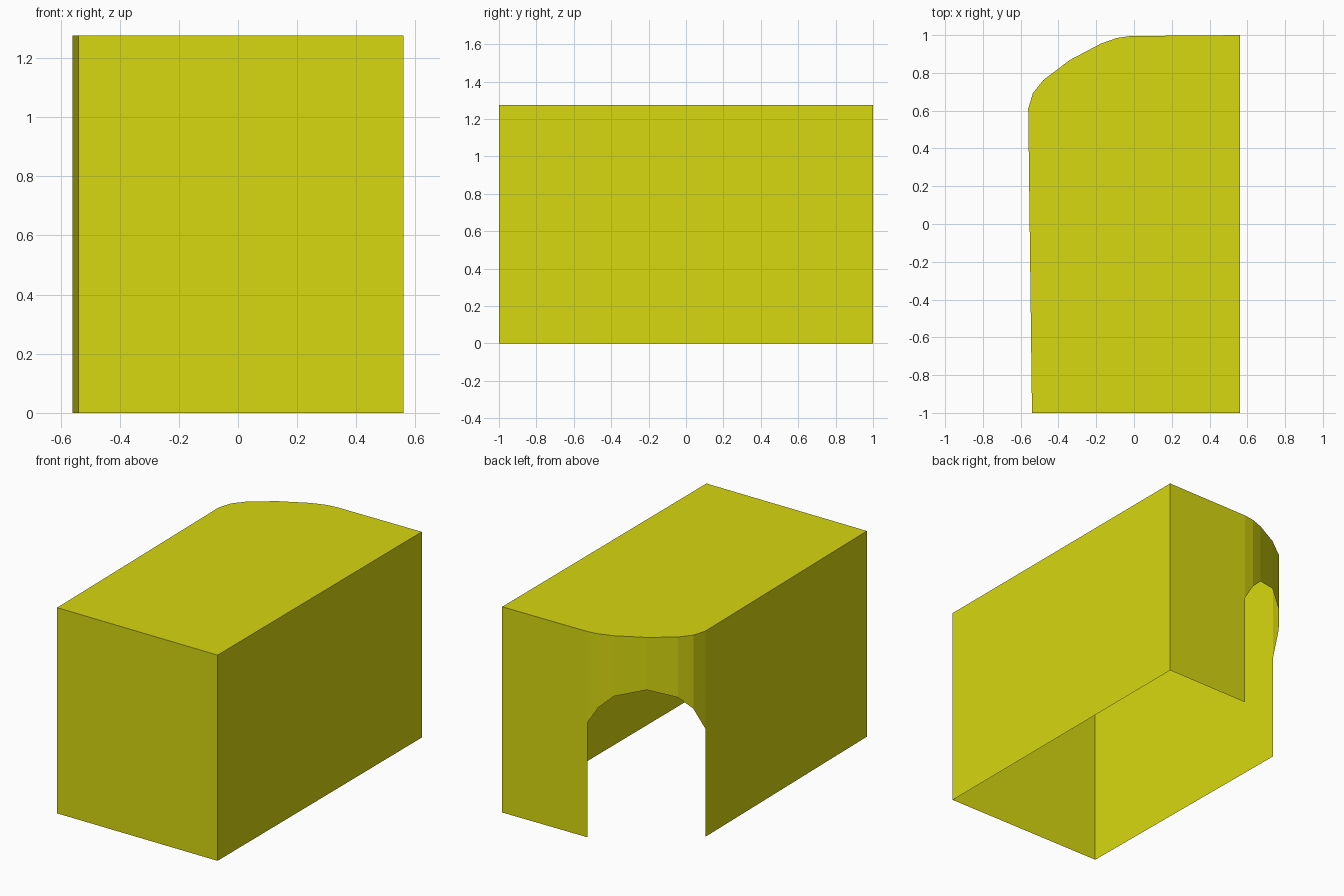
import bpy
import bmesh

if "Cube" in bpy.data.objects:
    bpy.data.objects.remove(bpy.data.objects["Cube"], do_unlink=True)

HEIGHT = 1.275

# Single flat colour
yellow = bpy.data.materials.new("mustard_yellow")
yellow.use_nodes = True
colour = (0.68, 0.68, 0.005, 1)
yellow.diffuse_color = colour
yellow.node_tree.nodes["Principled BSDF"].inputs["Base Color"].default_value = colour

# Curved corner in plan, with the arch height above each point
arch = [(-0.02, 0.995, 0.71), (-0.09, 0.985, 0.82), (-0.175, 0.955, 0.90),
        (-0.34, 0.868, 0.95), (-0.48, 0.762, 0.90), (-0.535, 0.693, 0.82),
        (-0.56, 0.61, 0.67)]
corners = [(-0.54, -1.0), (0.56, -1.0), (0.56, 1.0)]


def make_object(name, build):
    bm = bmesh.new()
    build(bm)
    mesh = bpy.data.meshes.new(name)
    bm.to_mesh(mesh)
    bm.free()
    mesh.materials.append(yellow)
    obj = bpy.data.objects.new(name, mesh)
    bpy.context.collection.objects.link(obj)
    return obj


def strip(path):
    """Thin sheet from each point's base height up to the roof line."""
    def build(bm):
        low = [bm.verts.new(p) for p in path]
        high = [bm.verts.new((x, y, HEIGHT)) for x, y, z in path]
        for i in range(len(path) - 1):
            bm.faces.new((low[i], low[i + 1], high[i + 1], high[i]))
    return build


def roof(bm):
    outline = [p[:2] for p in arch] + corners
    bm.faces.new([bm.verts.new((x, y, HEIGHT)) for x, y in outline])


# Straight walls, running round from one arch foot to the other
foot_a, foot_b = arch[-1][:2], arch[0][:2]
wall_path = [(x, y, 0) for x, y in [foot_a] + corners + [foot_b]]
make_object("outer_walls", strip(wall_path))

# Curved wall above the open archway, and the flat roof
make_object("arched_corner_wall", strip(arch))
make_object("flat_roof", roof)
